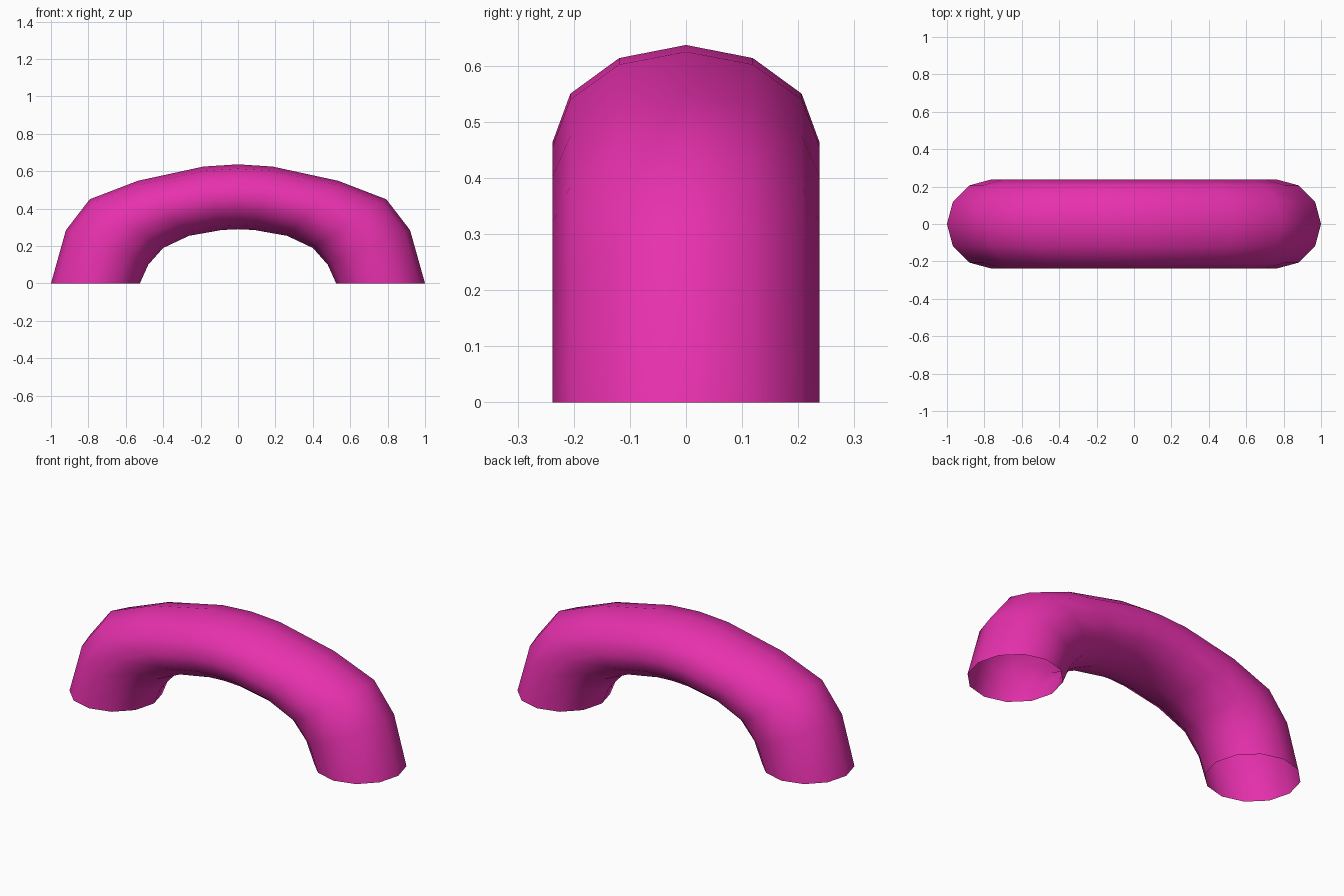
import bpy, bmesh, math

if "Cube" in bpy.data.objects:
    bpy.data.objects.remove(bpy.data.objects["Cube"])

SIDES = 12
HALF_DEPTH = 0.238

# Outer and inner edge of each ring (x, z), from the right foot to the crown
rings = [((1.0, 0.0), (0.525, 0.0)),
         ((0.92, 0.285), (0.48, 0.10)),
         ((0.793, 0.45), (0.40, 0.19)),
         ((0.535, 0.549), (0.262, 0.255)),
         ((0.185, 0.625), (0.087, 0.286)),
         ((0.0, 0.637), (0.0, 0.29))]
# Mirror to the left foot
rings += [((-o[0], o[1]), (-i[0], i[1])) for o, i in reversed(rings[:-1])]

# Arched tube with open ends
bm = bmesh.new()
loops = []
for (ox, oz), (ix, iz) in rings:
    cx, cz = (ox + ix) / 2, (oz + iz) / 2
    loop = []
    for k in range(SIDES):
        a = 2 * math.pi * k / SIDES
        c = math.cos(a)
        loop.append(bm.verts.new((cx + (ox - cx) * c,
                                  HALF_DEPTH * math.sin(a),
                                  cz + (oz - cz) * c)))
    loops.append(loop)
for a, b in zip(loops, loops[1:]):
    for k in range(SIDES):
        n = (k + 1) % SIDES
        bm.faces.new((a[k], a[n], b[n], b[k])).smooth = True
bmesh.ops.recalc_face_normals(bm, faces=bm.faces)
# Make sure normals point away from the tube's core
bm.normal_update()
crown = max(bm.faces, key=lambda f: f.calc_center_median().z)
if crown.normal.z < 0:
    bmesh.ops.reverse_faces(bm, faces=bm.faces)

mesh = bpy.data.meshes.new("arched_handle")
bm.to_mesh(mesh)
bm.free()
handle = bpy.data.objects.new("arched_handle", mesh)
bpy.context.collection.objects.link(handle)

# Pink finish
pink = bpy.data.materials.new("pink")
pink.diffuse_color = (0.8, 0.03, 0.42, 1)
pink.use_nodes = True
pink.node_tree.nodes["Principled BSDF"].inputs["Base Color"].default_value = pink.diffuse_color
mesh.materials.append(pink)
